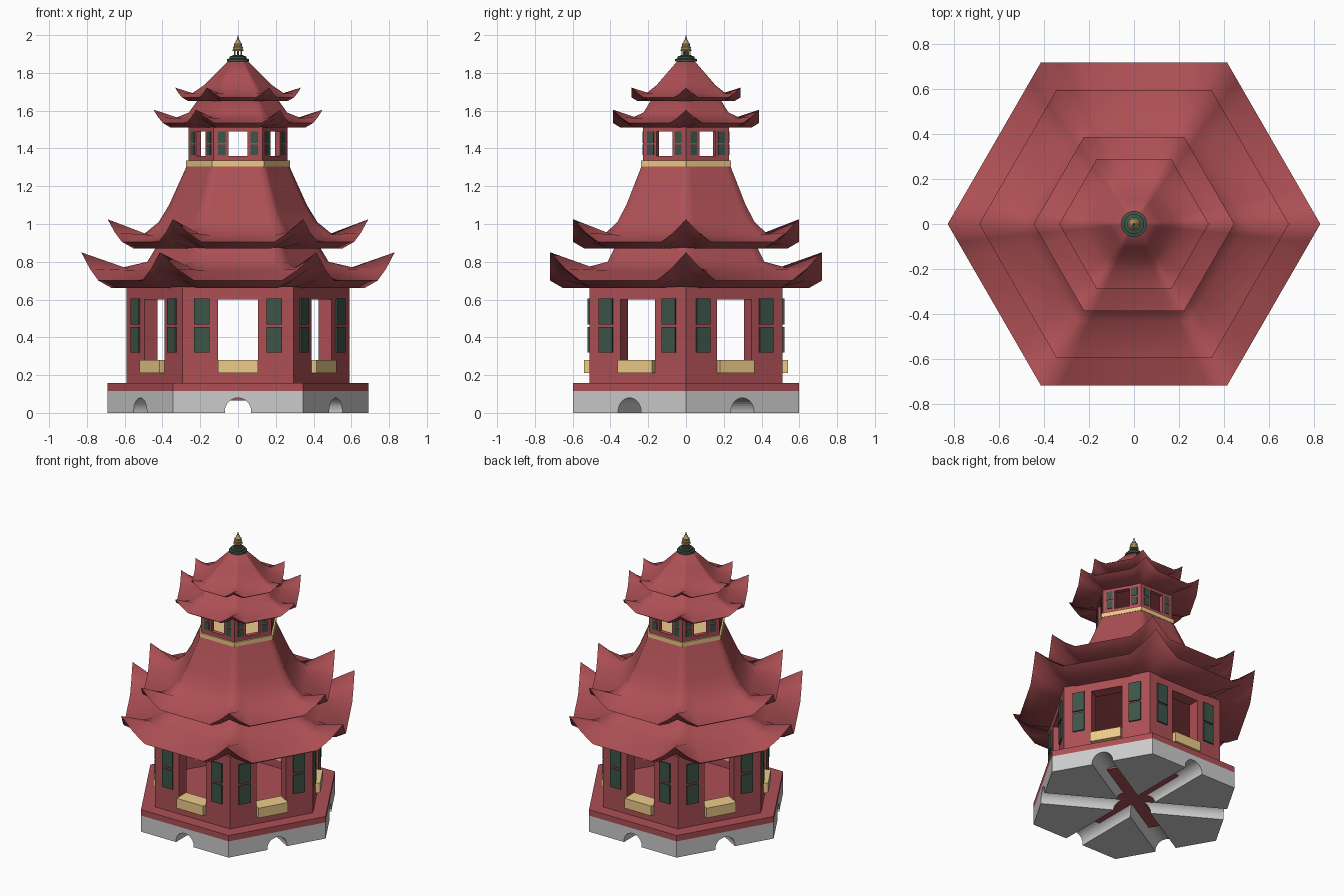
import bpy, bmesh, math
from mathutils import Matrix, Vector

if "Cube" in bpy.data.objects:
    bpy.data.objects.remove(bpy.data.objects["Cube"])

def material(name, c):
    m = bpy.data.materials.new(name)
    m.diffuse_color = (*c, 1)
    m.use_nodes = True
    m.node_tree.nodes["Principled BSDF"].inputs["Base Color"].default_value = m.diffuse_color
    return m

RED = material("red", (0.42, 0.08, 0.09))
TAN = material("tan", (0.85, 0.60, 0.25))
GREEN = material("green", (0.045, 0.09, 0.065))
GOLD = material("gold", (0.40, 0.29, 0.11))
COS30 = math.cos(math.pi / 6)

def finish(bm, name, mat=None, smooth=None):
    bmesh.ops.recalc_face_normals(bm, faces=bm.faces)
    me = bpy.data.meshes.new(name)
    bm.to_mesh(me)
    bm.free()
    ob = bpy.data.objects.new(name, me)
    bpy.context.collection.objects.link(ob)
    if mat:
        me.materials.append(mat)
    if smooth:
        bpy.ops.object.select_all(action='DESELECT')
        ob.select_set(True)
        bpy.context.view_layer.objects.active = ob
        bpy.ops.object.shade_smooth_by_angle(angle=math.radians(smooth))
    return ob

def skin(bm, rings):
    loops = [[bm.verts.new(p) for p in ring] for ring in rings]
    n = len(loops[0])
    for a, b in zip(loops, loops[1:]):
        for i in range(n):
            bm.faces.new((a[i], a[(i + 1) % n], b[(i + 1) % n], b[i]))
    bm.faces.new(loops[0][::-1])
    bm.faces.new(loops[-1])

def lathe(name, profile, n=6, mat=None, smooth=None):
    bm = bmesh.new()
    skin(bm, [[(r * math.cos(i * math.tau / n), r * math.sin(i * math.tau / n), z)
               for i in range(n)] for r, z in profile])
    return finish(bm, name, mat, smooth)

def boxes(name, specs, mat=None, turns=range(6)):
    # boxes given as (x0, x1, y0, y1, z0, z1) on the front, repeated round the hexagon
    bm = bmesh.new()
    for k in turns:
        rot = Matrix.Rotation(k * math.pi / 3, 4, 'Z')
        for x0, x1, y0, y1, z0, z1 in specs:
            m = (rot @ Matrix.Translation(((x0 + x1) / 2, (y0 + y1) / 2, (z0 + z1) / 2))
                 @ Matrix.Diagonal((x1 - x0, y1 - y0, z1 - z0, 1)))
            bmesh.ops.create_cube(bm, size=1, matrix=m)
    return finish(bm, name, mat)

def cut(ob, cutter):
    mod = ob.modifiers.new("cut", 'BOOLEAN')
    mod.operation = 'DIFFERENCE'
    mod.solver = 'EXACT'
    mod.object = cutter
    bpy.context.view_layer.objects.active = ob
    bpy.ops.object.modifier_apply(modifier=mod.name)
    bpy.data.objects.remove(cutter)

def roof(name, rings):
    # each ring: (radius, height at the corners, height along the straight edge)
    bm = bmesh.new()
    loops = []
    for r, zc, zf in rings:
        loop = []
        for k in range(6):
            a, b = (Vector((r * math.cos(t), r * math.sin(t), 0))
                    for t in (k * math.pi / 3, (k + 1) * math.pi / 3))
            for t, lift in ((0, 1), (0.11, 0.42), (0.22, 0), (0.78, 0), (0.89, 0.42)):
                p = a.lerp(b, t)
                loop.append((p.x, p.y, zf + (zc - zf) * lift))
        loops.append(loop)
    skin(bm, loops)
    return finish(bm, name, RED, 62)

def storey(prefix, r, thick, z0, z1, half, o0, o1, sill, panels, px):
    # hollow hexagonal wall, openings through opposite sides, sills and shutters
    wall = lathe(prefix + "_walls", [(r, z0), (r, z1)], mat=RED)
    ri = r - thick / COS30
    cut(wall, lathe("cutter", [(ri, z0 - 0.1), (ri, z1 + 0.1)]))
    for k in range(3):
        cut(wall, boxes("cutter", [(-half, half, -1, 1, o0, o1)], turns=[k]))
    ap = r * COS30
    if sill:
        boxes(prefix + "_sills", [(-half, half, -ap - 0.03, -ap + thick, o0, sill)], TAN)
    d = thick * 0.12
    boxes(prefix + "_shutters",
          [(s * m - w, s * m + w, -ap - d, -ap + d, a, b)
           for m, w in [px] for s in (-1, 1) for a, b in panels], GREEN)

# stone base with three crossing arched tunnels
base = lathe("stone_base", [(0.69, 0), (0.69, 0.115)])
for k in range(3):
    bm = bmesh.new()
    bmesh.ops.create_cone(bm, cap_ends=True, segments=32, radius1=0.07, radius2=0.07, depth=2,
                          matrix=Matrix.Translation((0, 0, 0.009))
                          @ Matrix.Rotation(k * math.pi / 3, 4, 'Z')
                          @ Matrix.Rotation(math.pi / 2, 4, 'X'))
    cut(base, finish(bm, "cutter"))
lathe("floor_core", [(0.46, 0.065), (0.46, 0.12)], mat=RED)
lathe("floor_slab", [(0.69, 0.115), (0.69, 0.157)], mat=RED)

# lower storey and its double roof
storey("lower", 0.59, 0.08, 0.15, 0.67, 0.105, 0.21, 0.6, 0.28,
       [(0.32, 0.455), (0.468, 0.605)], (0.193, 0.041))
roof("lower_eave_roof", [(0.56, 0.66, 0.66), (0.75, 0.765, 0.66), (0.83, 0.85, 0.70),
                         (0.61, 0.77, 0.755), (0.48, 0.80, 0.80), (0.42, 0.90, 0.90)])
roof("lower_main_roof", [(0.42, 0.87, 0.87), (0.62, 0.95, 0.87), (0.69, 1.025, 0.905),
                         (0.50, 0.945, 0.94), (0.42, 1.01, 1.01), (0.365, 1.10, 1.10),
                         (0.27, 1.31, 1.31)])

# upper storey on a tan band, and its double roof
lathe("upper_band", [(0.275, 1.305), (0.275, 1.335)], mat=TAN)
storey("upper", 0.262, 0.03, 1.33, 1.52, 0.05, 1.36, 1.49, None,
       [(1.365, 1.42), (1.43, 1.49)], (0.085, 0.02))
roof("upper_eave_roof", [(0.25, 1.51, 1.51), (0.40, 1.56, 1.51), (0.447, 1.605, 1.535),
                         (0.33, 1.562, 1.56), (0.26, 1.59, 1.59), (0.21, 1.66, 1.66)])
roof("upper_main_roof", [(0.22, 1.65, 1.65), (0.295, 1.69, 1.65), (0.333, 1.722, 1.67),
                         (0.245, 1.69, 1.69), (0.18, 1.735, 1.735), (0.12, 1.795, 1.795),
                         (0.05, 1.865, 1.865)])

# finial: stepped green foot, ring of posts, gold bell, green spike
lathe("finial_foot", [(0.058, 1.86), (0.058, 1.873), (0.045, 1.876), (0.045, 1.887),
                      (0.03, 1.89), (0.03, 1.896)], 24, GREEN, 40)
boxes("finial_posts", [(-0.003, 0.003, -0.024, -0.018, 1.89, 1.92)], GOLD)
lathe("finial_bell", [(0.03, 1.915), (0.03, 1.922), (0.024, 1.925), (0.027, 1.937), (0.02, 1.942),
                      (0.022, 1.953), (0.014, 1.96), (0.012, 1.97), (0.005, 1.978)], 24, GOLD, 40)
lathe("finial_spike", [(0.006, 1.89), (0.006, 1.975), (0.001, 2.0)], 12, GREEN, 40)
